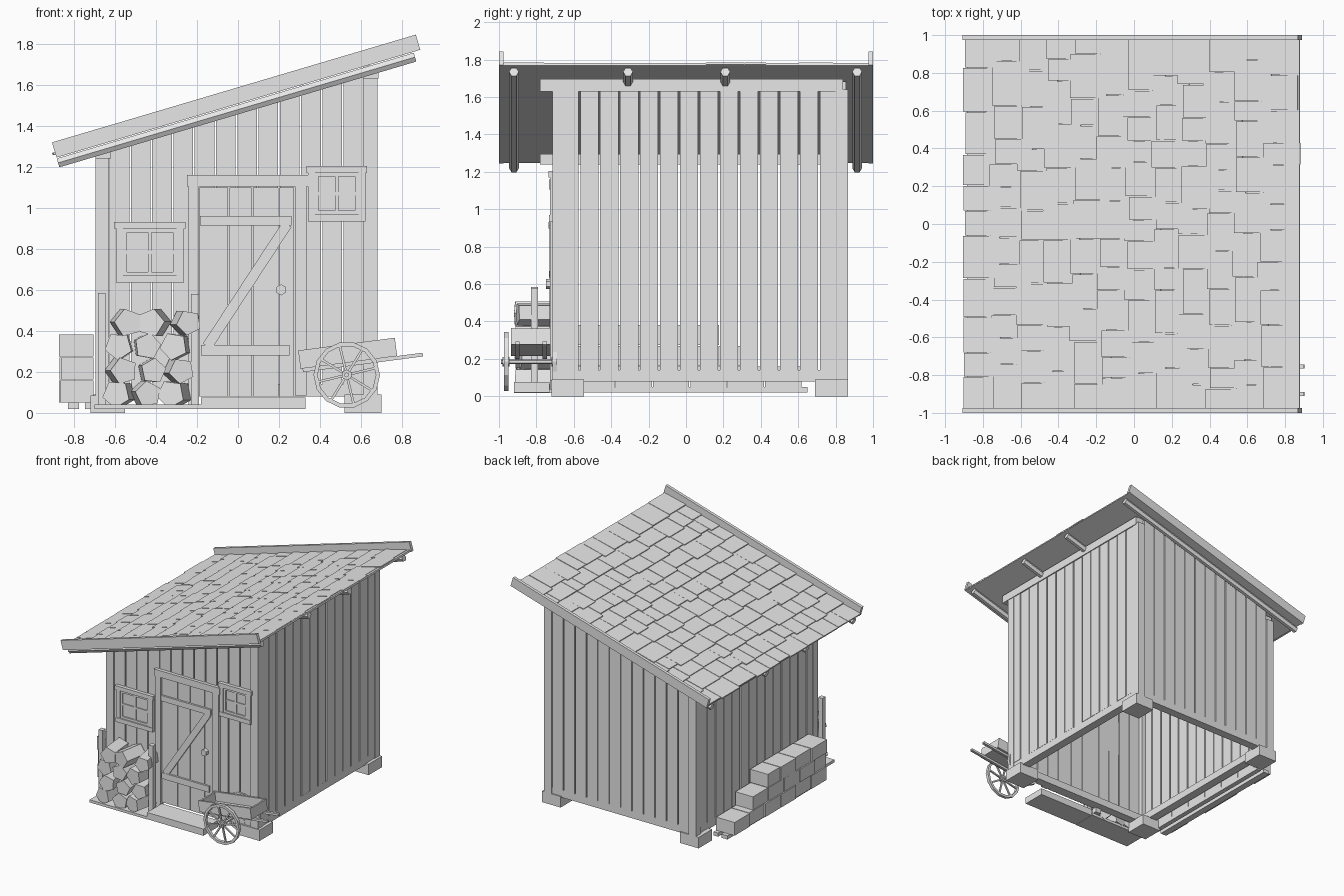
import bpy, bmesh, math, random
from mathutils import Matrix, Vector

if "Cube" in bpy.data.objects:
    bpy.data.objects.remove(bpy.data.objects["Cube"])

random.seed(4)
GREY = bpy.data.materials.new("plain_grey")
GREY.diffuse_color = (0.8, 0.8, 0.8, 1)
GREY.use_nodes = True
GREY.node_tree.nodes["Principled BSDF"].inputs["Base Color"].default_value = GREY.diffuse_color

ANG = math.radians(16.5)
ROOF = Matrix.Translation((-0.885, 0, 1.245)) @ Matrix.Rotation(-ANG, 4, 'Y')
LEN = 1.85


def roof_z(x):
    return 1.245 + (x + 0.885) * math.tan(ANG)


def box(bm, x0, x1, y0, y1, z0, z1, m=None):
    size = Matrix.Diagonal((x1 - x0, y1 - y0, z1 - z0, 1))
    mid = Matrix.Translation(((x0 + x1) / 2, (y0 + y1) / 2, (z0 + z1) / 2))
    return bmesh.ops.create_cube(bm, size=1, matrix=(m or Matrix()) @ mid @ size)["verts"]


def rod(bm, a, b, r, sides=6, turn=0.0):
    """Prism with flat sides from a to b."""
    a, b = Vector(a), Vector(b)
    d = b - a
    m = Matrix.Translation((a + b) / 2) @ d.to_track_quat('Z', 'Y').to_matrix().to_4x4() \
        @ Matrix.Rotation(turn, 4, 'Z')
    bmesh.ops.create_cone(bm, cap_ends=True, segments=sides, radius1=r, radius2=r,
                          depth=d.length, matrix=m)


def bar(bm, p, q, width, y0, y1):
    """Flat board in the front plane from p to q, both (x, z)."""
    d = Vector(q) - Vector(p)
    m = Matrix.Translation((p[0], 0, p[1])) @ Matrix.Rotation(-math.atan2(d.y, d.x), 4, 'Y')
    box(bm, 0, d.length, y0, y1, -width / 2, width / 2, m)


def finish(bm, name):
    me = bpy.data.meshes.new(name)
    bm.to_mesh(me)
    bm.free()
    me.materials.append(GREY)
    ob = bpy.data.objects.new(name, me)
    bpy.context.collection.objects.link(ob)
    return ob


def boxes(name, *items):
    bm = bmesh.new()
    for it in items:
        box(bm, *it)
    return finish(bm, name)


# Foundation stones, sill beams and corner posts
boxes("foundation_stones", (-0.72, -0.55, -0.72, -0.545, 0, 0.085), (0.52, 0.70, -0.72, -0.545, 0, 0.09),
      (-0.72, -0.55, 0.69, 0.865, 0, 0.09), (0.53, 0.70, 0.69, 0.865, 0, 0.09))
boxes("sill_beams", (-0.685, 0.675, -0.705, -0.635, 0.08, 0.14), (-0.685, 0.675, 0.785, 0.855, 0.08, 0.14),
      (-0.685, -0.615, -0.64, 0.79, 0.08, 0.14), (0.605, 0.675, -0.64, 0.79, 0.08, 0.14))
boxes("corner_posts", *[(x, x + 0.067, y, y + 0.065, 0.085, top)
                        for x, top in ((-0.695, 1.25), (0.613, 1.64)) for y in (-0.715, 0.80)])
boxes("wall_plates", (0.61, 0.685, -0.78, 0.84, 1.63, 1.695), (-0.695, -0.62, -0.78, 0.84, 1.24, 1.295))

# Wall planks: front and back follow the roof slope
for name, y0 in (("front_wall_planks", -0.705), ("back_wall_planks", 0.835)):
    bm = bmesh.new()
    n, a, b = 12, -0.63, 0.615
    w = (b - a) / n
    for i in range(n):
        j = random.uniform(0, 0.004)
        for v in box(bm, a + i * w + 0.004, a + (i + 1) * w - 0.004, y0 - j, y0 + 0.02, 0.12, 1):
            if v.co.z > 0.5:
                v.co.z = roof_z(v.co.x) - 0.005
    finish(bm, name)
for name, x0, top in (("right_wall_planks", 0.652, 1.66), ("left_wall_planks", -0.688, 1.26)):
    bm = bmesh.new()
    w = 0.1067
    for i in range(14):
        y = -0.677 + i * w
        j = random.uniform(0, 0.004)
        box(bm, x0 - j, x0 + 0.022 + j, y + 0.005, y + w - 0.005, 0.14, top)
    finish(bm, name)

# Roof: deck, rafters, barge boards, shingles
bm = bmesh.new()
box(bm, 0.005, LEN - 0.01, -0.975, 0.975, 0, 0.014, ROOF)
finish(bm, "roof_deck")
bm = bmesh.new()
for y in (-0.92, -0.31, 0.21, 0.915):
    rod(bm, ROOF @ Vector((0.0, y, -0.027)), ROOF @ Vector((LEN - 0.035, y, -0.027)), 0.026, 6, math.pi / 6)
    # second turn is not needed: points face up and down
finish(bm, "rafters")
bm = bmesh.new()
for y in (-1.0, 0.975):
    box(bm, 0, LEN, y, y + 0.025, 0, 0.077, ROOF)
finish(bm, "barge_boards")
bm = bmesh.new()
STEP = 0.148
for c in range(12):
    y = -0.975
    while y < 0.97:
        e = y + random.uniform(0.10, 0.24)
        if e > 0.90:
            e = 0.975
        u = c * STEP + (random.uniform(-0.018, 0.018) if c else random.uniform(-0.015, 0))
        length = min(STEP * 1.35, LEN - 0.005 - u)
        tilt = Matrix.Translation((u, 0, 0.016)) @ Matrix.Rotation(math.radians(random.uniform(2.5, 3.5)), 4, 'Y')
        box(bm, 0, length, y + 0.002, e - 0.002, 0, 0.012, ROOF @ tilt)
        y = e
finish(bm, "roof_shingles")

# Door: leaf planks, frame, braces and knob
edges = (-0.19, -0.045, 0.07, 0.2, 0.275)
boxes("door_leaf", *[(p + 0.003, q - 0.003, -0.717, -0.68, 0.08, 1.10) for p, q in zip(edges, edges[1:])])
boxes("door_frame", (-0.242, -0.19, -0.728, -0.69, 0.04, 1.11), (0.277, 0.335, -0.728, -0.69, 0.085, 1.11),
      (-0.248, 0.347, -0.733, -0.69, 1.105, 1.16))
bm = bmesh.new()
bar(bm, (-0.185, 0.937), (0.262, 0.937), 0.046, -0.732, -0.71)
bar(bm, (-0.18, 0.305), (0.25, 0.305), 0.05, -0.732, -0.71)
bar(bm, (-0.15, 0.325), (0.24, 0.92), 0.05, -0.730, -0.71)
finish(bm, "door_braces")
bm = bmesh.new()
rod(bm, (0.21, -0.71, 0.6), (0.21, -0.748, 0.6), 0.027)
finish(bm, "door_knob")


# Windows: pane, sash bars and surrounding boards
def window(name, x0, x1, z0, z1, side, over):
    xm, zm, t = (x0 + x1) / 2, (z0 + z1) / 2, 0.018
    boxes(name + "_pane", (x0, x1, -0.712, -0.69, z0, z1))
    boxes(name + "_sash", (x0, x0 + t, -0.722, -0.70, z0, z1), (x1 - t, x1, -0.722, -0.70, z0, z1),
          (x0, x1, -0.722, -0.70, z0, z0 + t), (x0, x1, -0.722, -0.70, z1 - t, z1),
          (xm - t / 2, xm + t / 2, -0.720, -0.70, z0, z1), (x0, x1, -0.719, -0.70, zm - t / 2, zm + t / 2))
    boxes(name + "_frame", (x0 - side, x0, -0.728, -0.69, z0 - 0.02, z1 + 0.02),
          (x1, x1 + side, -0.728, -0.69, z0 - 0.02, z1 + 0.02),
          (x0 - side - 0.008, x1 + side + 0.008, -0.734, -0.69, z1, z1 + over),
          (x0 - side, x1 + side, -0.732, -0.69, z0 - 0.035, z0))


window("left_window", -0.56, -0.30, 0.67, 0.898, 0.036, 0.033)
window("right_window", 0.375, 0.588, 0.968, 1.17, 0.034, 0.035)

# Door step, and the firewood stack with its board and stakes
boxes("door_step", (-0.18, 0.33, -0.92, -0.73, 0.02, 0.075))
boxes("firewood_base", (-0.70, -0.18, -0.92, -0.72, 0.018, 0.04))
boxes("firewood_stakes", (-0.682, -0.645, -0.83, -0.79, 0.04, 0.585), (-0.228, -0.19, -0.83, -0.79, 0.04, 0.58))
bm = bmesh.new()
rows = ((0.092, (-0.58, -0.45, -0.31)), (0.205, (-0.57, -0.42, -0.29)),
        (0.325, (-0.58, -0.445, -0.305)), (0.440, (-0.545, -0.41, -0.255)))
for z, xs in rows:
    for x in xs:
        yaw = random.uniform(-0.02, 0.02)
        rod(bm, (x + yaw, -0.905 + random.uniform(-0.01, 0.02), z), (x - yaw, -0.715, z),
            random.uniform(0.062, 0.07), 5, random.uniform(0, 6))
finish(bm, "firewood_logs")

# Stepped block stack on the left, lying on two skids
bm = bmesh.new()
for r, (end, first) in enumerate(((0.65, 0.2), (0.40, 0.15), (0.18, 0.2))):
    y, w = -0.58, first
    while y < end - 0.05:
        e = min(y + w, end)
        j = random.uniform(-0.006, 0.006)
        box(bm, -0.868 + j, -0.705, y + 0.003, e - 0.003, 0.05 + r * 0.112, 0.158 + r * 0.112)
        y, w = e, 0.2
finish(bm, "stacked_blocks")
boxes("block_skids", (-0.83, -0.775, -0.60, 0.65, 0.02, 0.05), (-0.745, -0.705, -0.60, 0.65, 0.02, 0.05))

# Handcart: tray, handles, axle and two spoked wheels
CART = Matrix.Translation((0.305, 0, 0.215)) @ Matrix.Rotation(-math.radians(7.5), 4, 'Y')
bm = bmesh.new()
for b in ((0, 0.475, -0.925, -0.735, 0.0, 0.015), (0, 0.475, -0.935, -0.92, 0.0, 0.09),
          (0, 0.475, -0.74, -0.725, 0.0, 0.09), (0, 0.015, -0.92, -0.74, 0.0, 0.085),
          (0.46, 0.475, -0.92, -0.74, 0.0, 0.085)):
    box(bm, *b, CART)
finish(bm, "cart_tray")
bm = bmesh.new()
for y in (-0.90, -0.755):
    box(bm, 0.01, 0.60, y - 0.011, y + 0.011, -0.018, 0.0, CART)
finish(bm, "cart_handles")
bm = bmesh.new()
rod(bm, (0.53, -0.99, 0.185), (0.53, -0.69, 0.185), 0.012)
finish(bm, "cart_axle")
for name, wy in (("cart_front_wheel", -0.962), ("cart_back_wheel", -0.702)):
    bm = bmesh.new()
    n = 14
    loops = []
    for i in range(n):
        a = math.tau * i / n
        loops.append([bm.verts.new((0.53 + r * math.cos(a), wy + dy, 0.185 + r * math.sin(a)))
                      for r, dy in ((0.162, -0.012), (0.162, 0.012), (0.142, 0.012), (0.142, -0.012))])
    for i in range(n):
        p, q = loops[i], loops[(i + 1) % n]
        for k in range(4):
            bm.faces.new((p[k], p[(k + 1) % 4], q[(k + 1) % 4], q[k]))
    for i in range(8):
        a = math.tau * (i + 0.3) / 8
        bar(bm, (0.53, 0.185), (0.53 + 0.15 * math.cos(a), 0.185 + 0.15 * math.sin(a)), 0.012, wy - 0.006, wy + 0.006)
    rod(bm, (0.53, wy - 0.018, 0.185), (0.53, wy + 0.018, 0.185), 0.026)
    bmesh.ops.recalc_face_normals(bm, faces=bm.faces)
    finish(bm, name)
